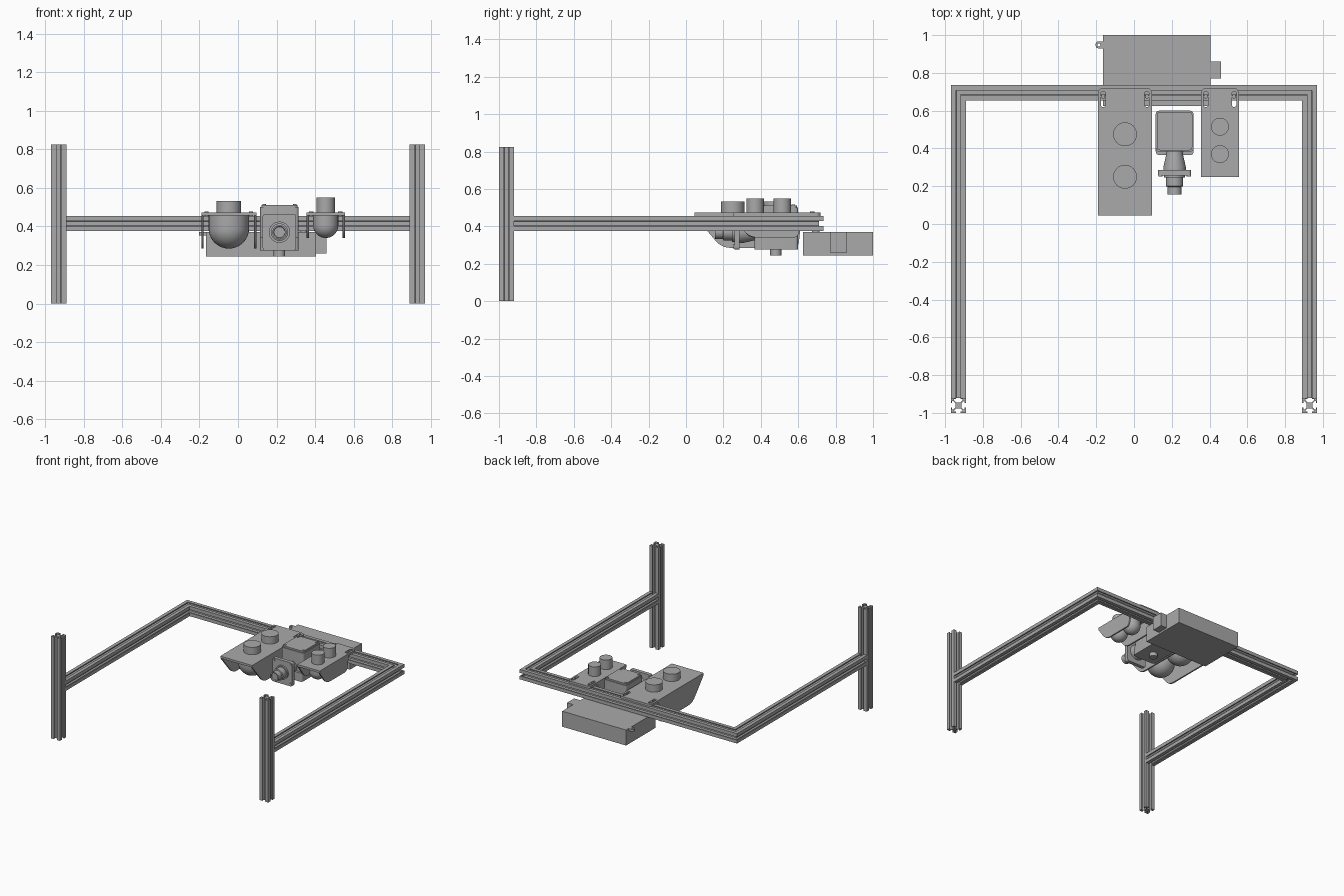
import bpy, bmesh, math
from mathutils import Vector

cube = bpy.data.objects.get("Cube")
if cube:
    bpy.data.objects.remove(cube, do_unlink=True)

grey = bpy.data.materials.new("plain_grey")
grey.use_nodes = True
COLOUR = (0.4, 0.4, 0.4, 1)
grey.diffuse_color = COLOUR
grey.node_tree.nodes["Principled BSDF"].inputs["Base Color"].default_value = COLOUR


def finish(name, bm, smooth=False):
    bmesh.ops.recalc_face_normals(bm, faces=bm.faces)
    mesh = bpy.data.meshes.new(name)
    bm.to_mesh(mesh)
    bm.free()
    mesh.materials.append(grey)
    ob = bpy.data.objects.new(name, mesh)
    bpy.context.collection.objects.link(ob)
    if smooth:
        bpy.ops.object.select_all(action='DESELECT')
        ob.select_set(True)
        bpy.context.view_layer.objects.active = ob
        bpy.ops.object.shade_smooth_by_angle(angle=math.radians(35))
    return ob


def loft(name, rings, smooth=False):
    """Skin a list of equal-length point rings and cap both ends."""
    bm = bmesh.new()
    rows = [[bm.verts.new(p) for p in ring] for ring in rings]
    n = len(rows[0])
    for a, b in zip(rows, rows[1:]):
        for i in range(n):
            j = (i + 1) % n
            bm.faces.new((a[i], a[j], b[j], b[i]))
    bm.faces.new(rows[0][::-1])
    bm.faces.new(rows[-1])
    return finish(name, bm, smooth)


PLACE = {'x': lambda u, v, w: (w, u, v),
         'y': lambda u, v, w: (u, w, v),
         'z': lambda u, v, w: (u, v, w)}


def prism(name, pts, axis, lo, hi, smooth=False):
    put = PLACE[axis]
    return loft(name, [[put(u, v, w) for u, v in pts] for w in (lo, hi)], smooth)


def rounded(pts, radii, steps=5):
    """Round polygon corners with quadratic arcs."""
    out = []
    for i, (p, r) in enumerate(zip(pts, radii)):
        p, a, b = Vector(p), Vector(pts[i - 1]), Vector(pts[(i + 1) % len(pts)])
        if r == 0:
            out.append(tuple(p))
            continue
        s, e = p + (a - p).normalized() * r, p + (b - p).normalized() * r
        for k in range(steps + 1):
            t = k / steps
            out.append(tuple(s * (1 - t) ** 2 + p * (2 * t * (1 - t)) + e * t * t))
    return out


def rect(x0, x1, y0, y1, *radii):
    radii = radii if len(radii) == 4 else (radii or (0,)) * 4
    return rounded([(x0, y0), (x1, y0), (x1, y1), (x0, y1)], radii)


def turned(name, centre, axis, profile, n=32):
    """Turned part: profile is (radius, position along axis)."""
    put, (cu, cv) = PLACE[axis], centre
    ring = [2 * math.pi * i / n for i in range(n)]
    return loft(name, [[put(cu + r * math.cos(a), cv + r * math.sin(a), w)
                        for a in ring] for r, w in profile], True)


# Slotted aluminium section, one side rotated four times
H = 0.04
side = [(-H, H), (-.0125, H), (-.0125, .0325), (-.022, .0325), (-.022, .027),
        (-.0105, .0155), (.0105, .0155), (.022, .027), (.022, .0325),
        (.0125, .0325), (.0125, H)]
section = []
for turn in range(4):
    for u, v in side:
        for _ in range(turn):
            u, v = v, -u
        section.append((u, v))

# Upright posts
for sx, name in ((-1, "right_post"), (1, "left_post")):
    prism(name, [(u + sx * .93, v - .96) for u, v in section], 'z', 0, .825)

# Mitred U-shaped rail frame
RAIL_Z, BACK_Y = .415, .695
path = [(-.93, -.92, 1, 0), (-.93, BACK_Y, 1, -1), (.93, BACK_Y, -1, -1), (.93, -.92, -1, 0)]
for i, name in enumerate(("right_rail", "back_rail", "left_rail")):
    loft(name, [[(x + u * dx, y + u * dy, RAIL_Z + v) for u, v in section]
                for x, y, dx, dy in path[i:i + 2]])


# Lamp brackets: top plate with slots, cheeks, bulbs and sockets
def lamp_bracket(tag, x0, x1, y0, low, low_y, slot_inset, bulbs, bulb_r, socket_r, socket_top):
    mid = (x0 + x1) / 2
    plate = prism(tag + "_bracket_plate", rect(x0, x1, y0, .72, 0, 0, .03, .03),
                  'z', .456, .473)
    for i, x in enumerate((x0 + slot_inset, x1 - slot_inset)):
        cutter = prism(f"{tag}_slot_cutter_{i}", rect(x - .012, x + .012, .62, .7, .011),
                       'z', .44, .49)
        cutter.hide_render = True
        cutter.hide_viewport = True
        cutter.display_type = 'WIRE'
        mod = plate.modifiers.new("slot", 'BOOLEAN')
        mod.operation, mod.object, mod.solver = 'DIFFERENCE', cutter, 'EXACT'
        turned(f"{tag}_slot_screw_{i}", (x, .675), 'z', [(.011, .45), (.011, .478)], 16)
    outline = rounded([(y0, .457), (low_y, low), (.6, low), (.62, .457)], (0, .05, .03, 0))
    for label, a in (("right", x0), ("left", x1 - .012)):
        prism(f"{tag}_{label}_cheek", outline, 'x', a, a + .012, True)
    for i, y in enumerate(bulbs):
        base = low + bulb_r
        dome = [(bulb_r * math.cos(t), base - bulb_r * math.sin(t))
                for t in (k * math.pi / 20.2 for k in range(11))]
        turned(f"{tag}_bulb_{i}", (mid, y), 'z', [(bulb_r, .457)] + dome)
        turned(f"{tag}_socket_{i}", (mid, y), 'z', [(socket_r, .47), (socket_r, socket_top)])


lamp_bracket("large", -.19, .095, .045, .285, .19, .027, (.25, .475), .105, .063, .532)
lamp_bracket("small", .355, .555, .25, .34, .335, .025, (.37, .515), .065, .047, .55)

# Camera housing between the brackets
CX, CZ = .215, .37
prism("camera_housing_base", rect(.115, .315, .365, .6, .02), 'z', .275, .345, True)
prism("camera_housing_body", rect(.115, .315, .383, .6, .02), 'z', .345, .5, True)
prism("camera_housing_lid", rect(.121, .309, .39, .594, .02), 'z', .5, .512, True)
turned("camera_bottom_knob", (CX, .48), 'z', [(.03, .275), (.03, .245)])
for sx in (-1, 1):
    for sy in (-1, 1):
        turned("lid_screw", (CX + sx * .08, .492 + sy * .082), 'z',
               [(.009, .51), (.009, .516)], 12)
        turned("flange_screw", (CX + sx * .075, CZ + sy * .078), 'y',
               [(.011, .262), (.011, .252)], 12)

# Neck, square flange and lens
turned("camera_neck", (CX, CZ), 'y', [(.043, .385), (.045, .365), (.06, .3), (.06, .28)])
prism("camera_flange", rect(.128, .302, .275, .465, .015), 'y', .258, .287, True)
turned("lens_collar", (CX, CZ), 'y', [(.055, .26), (.055, .245)])
turned("lens_barrel", (CX, CZ), 'y',
       [(.045, .25), (.045, .2), (.037, .197), (.037, .155), (.03, .155), (.028, .165)])

# Control box hung under the back rail
prism("control_box", rect(-.165, .405, .625, 1), 'z', .245, .37)
prism("control_box_connector", rect(.4, .46, .77, .86), 'z', .26, .37)
tab = prism("control_box_eyelet", rect(-.203, -.16, .93, .967, .017, 0, 0, .017),
            'z', .352, .37, True)
eye = turned("eyelet_cutter", (-.186, .948), 'z', [(.008, .33), (.008, .39)], 16)
eye.hide_render = True
eye.hide_viewport = True
hole = tab.modifiers.new("hole", 'BOOLEAN')
hole.operation, hole.object, hole.solver = 'DIFFERENCE', eye, 'EXACT'
for x in (-.1, .34):
    turned("hanger_bolt", (x, BACK_Y), 'z', [(.02, .36), (.02, .38)], 16)
